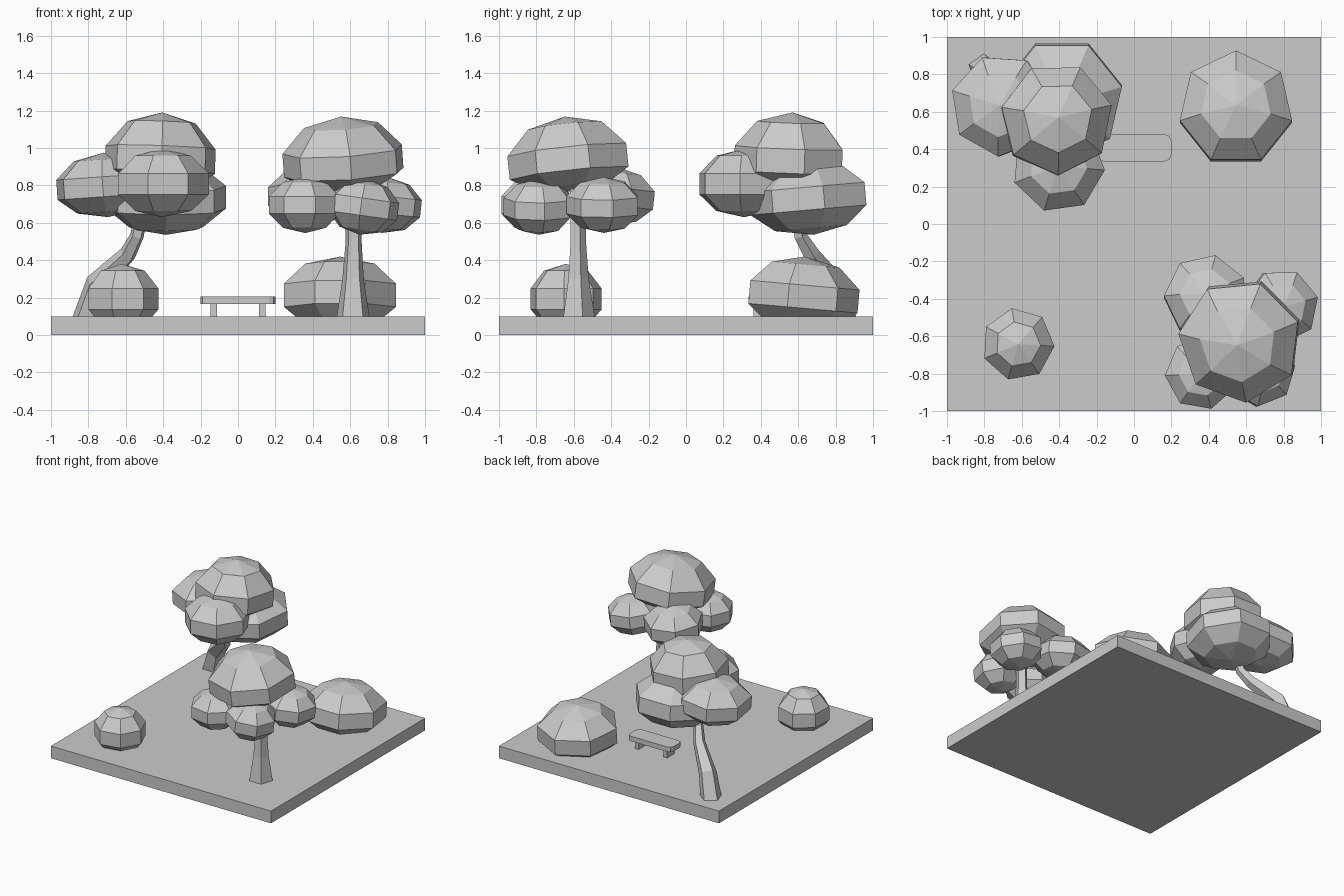
import bpy, bmesh
from math import sin, cos, pi, radians
from mathutils import Vector, Matrix, Euler

if "Cube" in bpy.data.objects:
    bpy.data.objects.remove(bpy.data.objects["Cube"])


def finish(bm, name):
    bmesh.ops.recalc_face_normals(bm, faces=bm.faces[:])
    mesh = bpy.data.meshes.new(name)
    bm.to_mesh(mesh)
    bm.free()
    ob = bpy.data.objects.new(name, mesh)
    bpy.context.collection.objects.link(ob)
    return ob


def box(name, lo, hi, corner=0):
    lo, hi = Vector(lo), Vector(hi)
    bm = bmesh.new()
    bmesh.ops.create_cube(bm, size=1, matrix=Matrix.Translation((lo + hi) / 2)
                          @ Matrix.Diagonal((*(hi - lo), 1)))
    if corner:
        upright = [e for e in bm.edges
                   if abs(e.verts[0].co.z - e.verts[1].co.z) > 1e-4]
        bmesh.ops.bevel(bm, geom=upright, offset=corner, segments=2,
                        profile=0.5, affect='EDGES')
    return finish(bm, name)


def blob(name, centre, radius, up, down, phase, tilt=(0, 0)):
    """Seven-sided flattened ball with four rings and two poles."""
    bm = bmesh.new()
    rings = []
    for lat in (0.809, 0.309, -0.309, -0.809):
        r = radius * (0.62 if abs(lat) > 0.5 else 1)
        z = lat * (up if lat > 0 else down)
        rings.append([bm.verts.new((r * cos(radians(phase) + k * 2 * pi / 7),
                                    r * sin(radians(phase) + k * 2 * pi / 7), z))
                      for k in range(7)])
    top, bottom = bm.verts.new((0, 0, up)), bm.verts.new((0, 0, -down))
    for k in range(7):
        n = (k + 1) % 7
        bm.faces.new((top, rings[0][k], rings[0][n]))
        bm.faces.new((bottom, rings[3][n], rings[3][k]))
        for a, b in zip(rings, rings[1:]):
            bm.faces.new((a[k], b[k], b[n], a[n]))
    ob = finish(bm, name)
    ob.location = centre
    ob.rotation_euler = Euler((radians(tilt[0]), radians(tilt[1]), 0))
    return ob


def trunk(name, path, sides=5):
    """Tapered tube through (x, y, z, radius) points."""
    bm = bmesh.new()
    pts = [Vector(p[:3]) for p in path]
    rings = []
    for i, p in enumerate(path):
        d = pts[min(i + 1, len(pts) - 1)] - pts[max(i - 1, 0)]
        if i == 0:
            d = Vector((0, 0, 1))
        q = Vector((0, 0, 1)).rotation_difference(d.normalized())
        rings.append([bm.verts.new(pts[i] + q @ Vector((
            p[3] * cos(k * 2 * pi / sides + 0.3),
            p[3] * sin(k * 2 * pi / sides + 0.3), 0))) for k in range(sides)])
    bm.faces.new(rings[0])
    bm.faces.new(rings[-1])
    for a, b in zip(rings, rings[1:]):
        for k in range(sides):
            n = (k + 1) % sides
            bm.faces.new((a[k], a[n], b[n], b[k]))
    return finish(bm, name)


# Ground slab
box("ground", (-1, -1, 0), (1, 1, 0.1))

# Bench: rounded plank on two slab legs
box("bench_seat", (-0.2, 0.335, 0.165), (0.2, 0.48, 0.205), corner=0.035)
for side, x in (("left", -0.13), ("right", 0.13)):
    box(f"bench_leg_{side}", (x - 0.017, 0.36, 0.09), (x + 0.017, 0.455, 0.17))

# Bushes
blob("bush_large", (0.545, 0.615, 0.2), 0.308, 0.22, 0.18, 90, (-5, 0))
blob("bush_small", (-0.62, -0.643, 0.19), 0.195, 0.19, 0.17, -3)

# Straight tree, front right
trunk("straight_trunk", [(0.615, -0.58, 0.08, 0.095), (0.615, -0.58, 0.3, 0.06),
                         (0.618, -0.58, 0.5, 0.045), (0.615, -0.585, 0.85, 0.045)])
blob("straight_tree_crown", (0.57, -0.62, 0.905), 0.33, 0.265, 0.14, 18.5, (6, -4))
blob("straight_tree_leaf_front_left", (0.36, -0.8, 0.695), 0.195, 0.15, 0.15, 183)
blob("straight_tree_leaf_front", (0.67, -0.785, 0.685), 0.19, 0.15, 0.15, 266, (0, 8))
blob("straight_tree_leaf_right", (0.785, -0.44, 0.695), 0.2, 0.15, 0.15, 14, (0, 6))
blob("straight_tree_leaf_back", (0.385, -0.39, 0.74), 0.225, 0.16, 0.15, 77, (-6, 0))

# Bent tree, back left
trunk("bent_trunk", [(-0.81, 0.83, 0.08, 0.085), (-0.75, 0.79, 0.27, 0.07),
                     (-0.59, 0.67, 0.43, 0.047), (-0.54, 0.61, 0.53, 0.038),
                     (-0.5, 0.58, 0.75, 0.038)])
blob("bent_tree_crown", (-0.415, 0.56, 0.92), 0.302, 0.27, 0.15, 14, (-2, 2))
blob("bent_tree_leaf_left", (-0.705, 0.635, 0.79), 0.275, 0.185, 0.16, 112, (0, -4))
blob("bent_tree_leaf_right", (-0.385, 0.665, 0.73), 0.328, 0.2, 0.195, 12.9, (5, 0))
blob("bent_tree_leaf_front", (-0.405, 0.31, 0.805), 0.25, 0.19, 0.175, -5)
